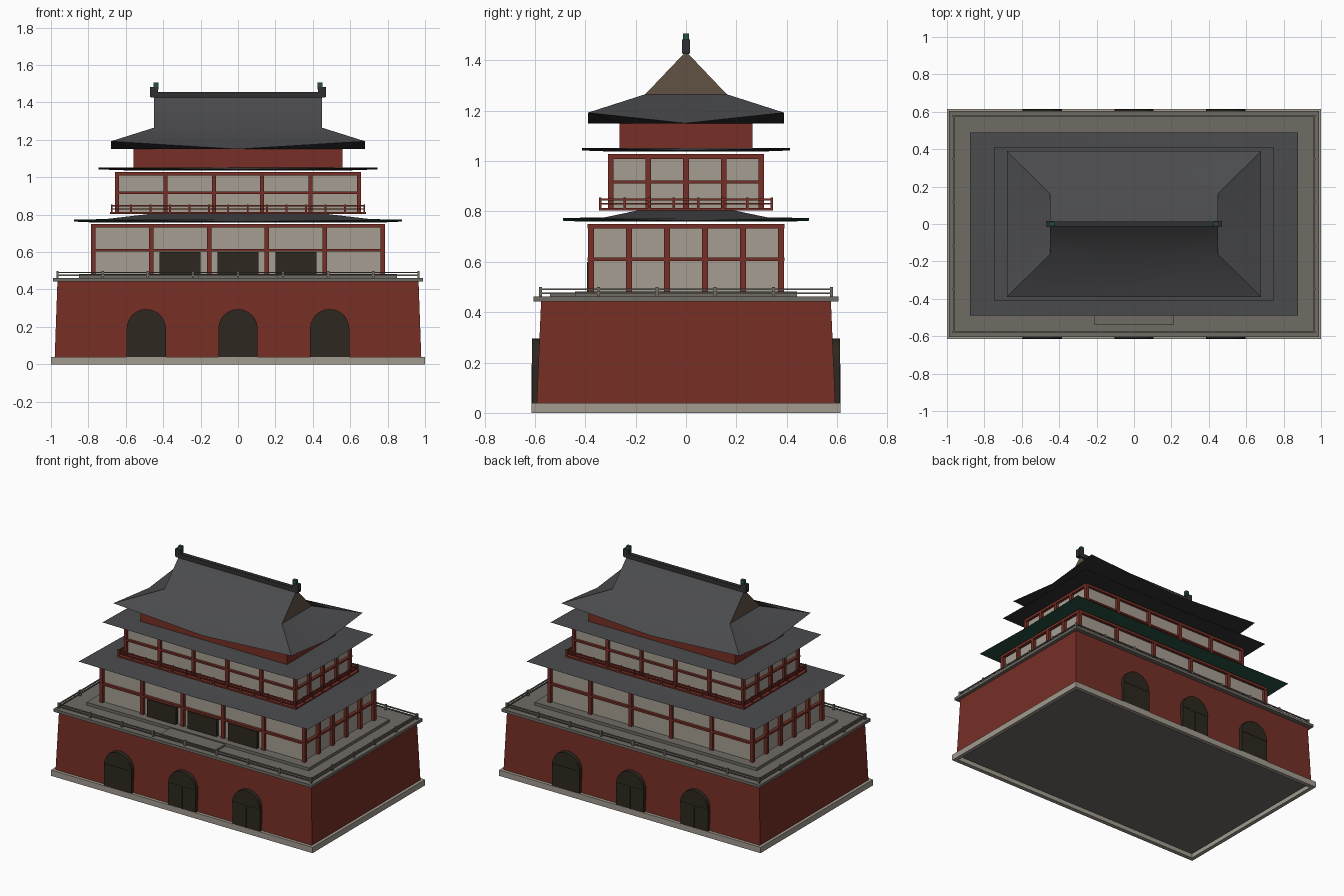
import bpy, bmesh, math
from mathutils import Matrix, Vector

if "Cube" in bpy.data.objects:
    bpy.data.objects.remove(bpy.data.objects["Cube"])


def material(name, r, g, b):
    m = bpy.data.materials.new(name)
    m.diffuse_color = (r, g, b, 1)
    m.use_nodes = True
    m.node_tree.nodes["Principled BSDF"].inputs["Base Color"].default_value = m.diffuse_color
    return m


RED = material("red_paint", .18, .028, .019)
CREAM = material("cream_plaster", .38, .34, .285)
TILE = material("grey_tile", .07, .071, .076)
DARK = material("dark_tile", .03, .03, .032)
STONE = material("pale_stone", .36, .33, .28)
PAVING = material("grey_paving", .16, .15, .13)
WOOD = material("dark_wood", .026, .02, .013)
BROWN = material("brown_gable", .12, .085, .058)
GREEN = material("green_glaze", .02, .08, .055)


def finish(name, bm, *mats):
    bmesh.ops.recalc_face_normals(bm, faces=bm.faces)
    me = bpy.data.meshes.new(name)
    bm.to_mesh(me)
    bm.free()
    for m in mats:
        me.materials.append(m)
    ob = bpy.data.objects.new(name, me)
    bpy.context.collection.objects.link(ob)
    return ob


def add_box(bm, c, s):
    mat = Matrix.Translation(c) @ Matrix.Diagonal((*s, 1))
    return bmesh.ops.create_cube(bm, size=1, matrix=mat)["verts"]


def boxes(name, mat, items):
    """items: (centre, size) pairs merged into one object"""
    bm = bmesh.new()
    for c, s in items:
        add_box(bm, c, s)
    return finish(name, bm, mat)


def slab(name, mat, hx, hy, z0, z1, top=(1, 1)):
    bm = bmesh.new()
    for v in add_box(bm, (0, 0, (z0 + z1) / 2), (2 * hx, 2 * hy, z1 - z0)):
        if v.co.z > (z0 + z1) / 2:
            v.co.x *= top[0]
            v.co.y *= top[1]
    return finish(name, bm, mat)


def spread(h, n):
    return [-h + 2 * h * i / (n - 1) for i in range(n)]


def frame(name, mat, hx, hy, z0, z1, nx, ny, w, rails, rw):
    """Posts round a rectangle, tied by horizontal rails at given heights"""
    zc, h = (z0 + z1) / 2, z1 - z0
    items = [((x, s * hy, zc), (w, w, h)) for x in spread(hx, nx) for s in (-1, 1)]
    items += [((s * hx, y, zc), (w, w, h)) for y in spread(hy, ny)[1:-1] for s in (-1, 1)]
    for z, t in rails:
        for s in (-1, 1):
            items.append(((0, s * hy, z), (2 * hx + rw, rw, t)))
            items.append(((s * hx, 0, z), (rw, 2 * hy + rw, t)))
    boxes(name, mat, items)


def ring(bm, hx, hy, z_mid, z_corner):
    dirs = [(-1, -1), (0, -1), (1, -1), (1, 0), (1, 1), (0, 1), (-1, 1), (-1, 0)]
    return [bm.verts.new((a * hx, b * hy, z_corner if a and b else z_mid)) for a, b in dirs]


def roof(name, rings, soffit, soffit_mat, ridge=None):
    """Skirt through rings from eave inwards, soffit below, optional gabled ridge"""
    bm = bmesh.new()
    rs = [ring(bm, *r) for r in [soffit] + rings]
    for level, (a, b) in enumerate(zip(rs, rs[1:])):
        for k in range(8):
            n = (k + 1) % 8
            bm.faces.new((a[k], a[n], b[n], b[k])).material_index = int(level == 0)
    bm.faces.new(rs[0]).material_index = 1
    t = rs[-1]
    if ridge:
        left, right = [bm.verts.new((s * ridge[0], 0, ridge[1])) for s in (-1, 1)]
        bm.faces.new((t[0], t[1], t[2], right, left))
        bm.faces.new((t[4], t[5], t[6], left, right))
        bm.faces.new((t[2], t[3], t[4], right)).material_index = 2
        bm.faces.new((t[6], t[7], t[0], left)).material_index = 2
    else:
        bm.faces.new(t)
    bmesh.ops.recalc_face_normals(bm, faces=bm.faces)
    for f in bm.faces:
        f.smooth = True
    for e in bm.edges:
        same = len({f.material_index for f in e.link_faces}) == 1
        e.smooth = same and e.calc_face_angle() < math.radians(30)
    return finish(name, bm, TILE, soffit_mat, BROWN)


# masonry base: open plinth kerb, battered wall, terrace
boxes("plinth", STONE, [((0, s * .6, .02), (2, .028, .04)) for s in (-1, 1)] +
      [((s * .987, 0, .02), (.026, 1.172, .04)) for s in (-1, 1)])
slab("base_wall", RED, .98, .593, .034, .445, (.985, .97))
slab("base_floor", PAVING, .975, .588, .03, .036)
slab("terrace", PAVING, .988, .605, .443, .462)

# arched gates on both long sides
for side in (-1, 1):
    for k, cx in enumerate((-.49, 0, .49)):
        bm = bmesh.new()
        r = .105
        pts = [(-r, .04), (r, .04)] + [(r * math.cos(a), .19 + r * math.sin(a))
                                       for a in [math.pi * j / 14 for j in range(15)]]
        f = bm.faces.new([bm.verts.new((cx + x, side * .612, z)) for x, z in pts])
        ext = bmesh.ops.extrude_face_region(bm, geom=[f])["geom"]
        bmesh.ops.translate(bm, vec=Vector((0, -side * .06, 0)),
                            verts=[v for v in ext if isinstance(v, bmesh.types.BMVert)])
        add_box(bm, (cx, side * .611, .19), (2 * r, .006, .008))
        add_box(bm, (cx, side * .611, .115), (.006, .006, .15))
        finish(f"gate_{'front' if side < 0 else 'back'}_{k}", bm, WOOD)

# terrace furniture
frame("terrace_railing", PAVING, .965, .578, .46, .5, 9, 6, .012,
      [(.476, .006), (.491, .007)], .008)
slab("hall_platform", PAVING, .85, .44, .46, .482)
boxes("front_step", PAVING, [((0, -.49, .468), (.42, .1, .014))])

# lower hall
slab("lower_walls", CREAM, .765, .372, .48, .745)
frame("lower_timber", RED, .773, .378, .48, .75, 6, 6, .024,
      [(.61, .014), (.741, .018)], .026)
boxes("lower_doors", WOOD, [((x, -.38, .541), (.22, .028, .118)) for x in (-.31, 0, .31)])
roof("lower_roof", [(.877, .488, .763, .774), (.71, .325, .774, .776),
                    (.47, .19, .804, .804)], (.79, .40, .759, .762), GREEN)

# upper hall and balcony
slab("balcony_floor", RED, .685, .345, .803, .814)
slab("upper_walls", CREAM, .64, .293, .81, 1.02)
frame("upper_timber", RED, .646, .298, .81, 1.027, 6, 5, .022,
      [(.917, .012), (1.018, .018)], .024)
frame("balcony_railing", RED, .675, .34, .81, .855, 14, 8, .01,
      [(.83, .007), (.847, .008)], .008)
roof("middle_roof", [(.747, .413, 1.042, 1.051), (.57, .27, 1.052, 1.052),
                     (.45, .17, 1.056, 1.056)], (.6, .28, 1.037, 1.038), DARK)

# attic and top roof with its gables
slab("attic_wall", RED, .56, .265, 1.052, 1.152)
roof("top_roof", [(.68, .39, 1.15, 1.192), (.449, .162, 1.265, 1.265)],
     (.56, .265, 1.15, 1.15), DARK, (.449, 1.435))

# ridge beam and end ornaments
boxes("ridge_beam", DARK, [((0, 0, 1.44), (.93, .028, .03))])
for s, side in ((-1, "left"), (1, "right")):
    boxes(f"ridge_block_{side}", DARK, [((s * .449, 0, 1.455), (.042, .03, .054))])
    boxes(f"ridge_ornament_{side}", GREEN, [((s * .438, 0, 1.488), (.026, .022, .036))])
